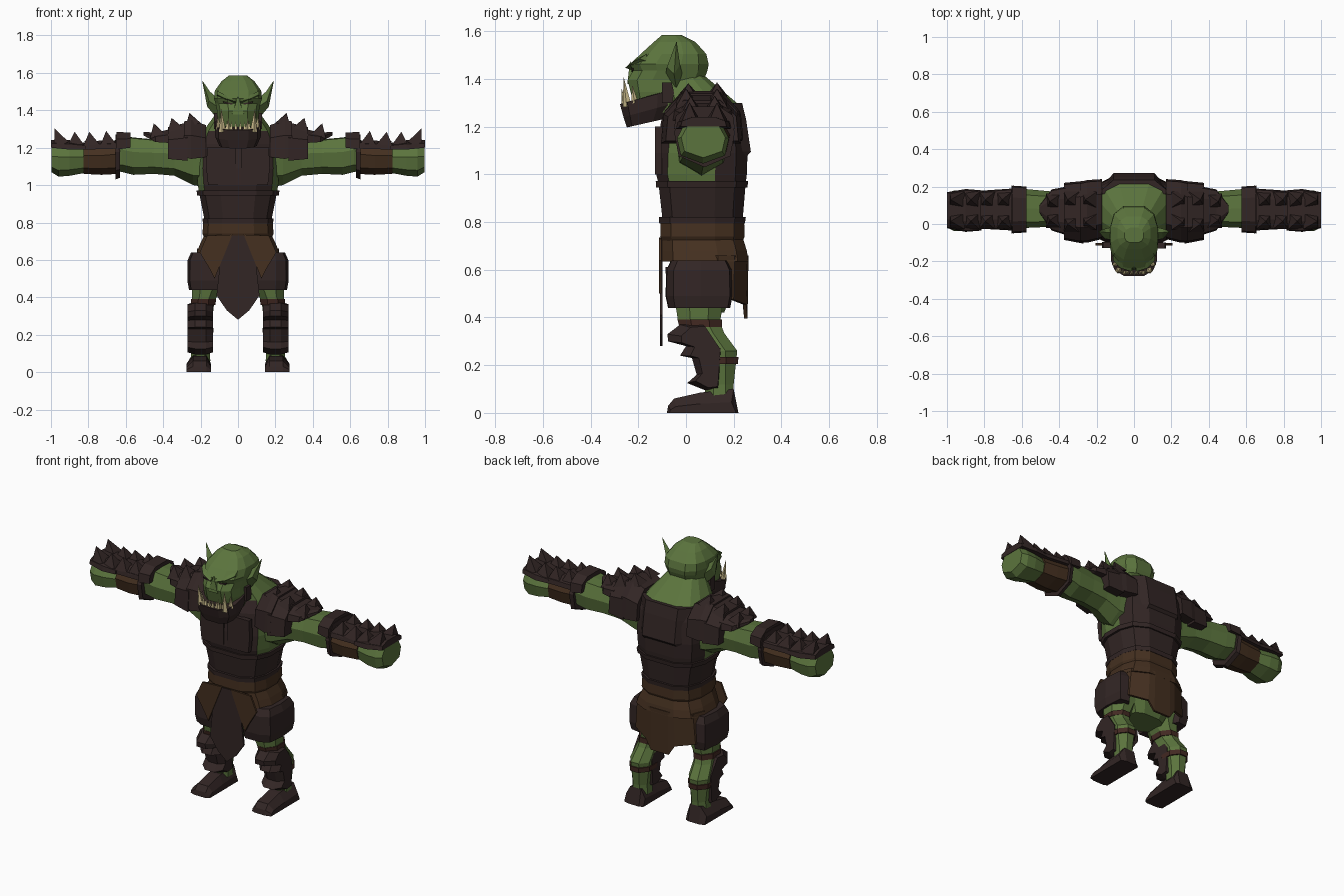
import bpy, bmesh, math
from mathutils import Vector


def material(name, rgb):
    m = bpy.data.materials.new(name)
    m.diffuse_color = (*rgb, 1)
    return m


SKIN = material("green skin", (0.105, 0.175, 0.047))
DARK = material("dark armour", (0.032, 0.019, 0.018))
LEATHER = material("brown leather", (0.058, 0.029, 0.014))
STRAP = material("red brown strap", (0.055, 0.022, 0.016))
IVORY = material("ivory", (0.62, 0.52, 0.27))


def finish(name, bm, mats, mirror, rule=None):
    bmesh.ops.recalc_face_normals(bm, faces=bm.faces)
    if rule:
        for f in bm.faces:
            f.material_index = rule(f.calc_center_median(), f.normal)
    me = bpy.data.meshes.new(name)
    bm.to_mesh(me)
    bm.free()
    for m in mats:
        me.materials.append(m)
    ob = bpy.data.objects.new(name, me)
    bpy.context.collection.objects.link(ob)
    if mirror:
        ob.modifiers.new("mirror", 'MIRROR').use_mirror_merge = False
    return ob


def loft(name, rings, *mats, mirror=False, rule=None):
    """Skin a row of equal point rings and cap both ends."""
    bm = bmesh.new()
    vs = [[bm.verts.new(p) for p in r] for r in rings]
    n = len(vs[0])
    for a, b in zip(vs, vs[1:]):
        for i in range(n):
            j = (i + 1) % n
            bm.faces.new((a[i], a[j], b[j], b[i]))
    bm.faces.new(vs[0])
    bm.faces.new(vs[-1])
    return finish(name, bm, mats, mirror, rule)


def spikes(name, items, mat, mirror=False, n=4):
    """Pyramids given as (base, tip, radius)."""
    bm = bmesh.new()
    for base, tip, r in items:
        b, t = Vector(base), Vector(tip)
        q = (t - b).to_track_quat('Z', 'Y')
        ring = [bm.verts.new(b + q @ Vector((r * math.cos(a), r * math.sin(a), 0)))
                for a in [math.tau * (i + .5) / n for i in range(n)]]
        top = bm.verts.new(t)
        bm.faces.new(ring)
        for i in range(n):
            bm.faces.new((ring[i], ring[(i + 1) % n], top))
    return finish(name, bm, [mat], mirror)


HALF = [(.45, -1), (.85, -.75), (1, -.35), (1, .3), (.85, .75), (.45, 1)]
OVAL = HALF + [(-x, y) for x, y in reversed(HALF)]
LIMB = [(0, -1), (.85, -.6), (1, .25), (.7, 1), (0, 1.05), (-.7, 1), (-1, .25), (-.85, -.6)]
OCT = [(math.cos(math.tau * (i + .5) / 8) * 1.08, math.sin(math.tau * (i + .5) / 8) * 1.08) for i in range(8)]


def hoop(w, y0, y1, z0, z1=None, cx=0):
    """Level ring of half width w; z may tilt from front z0 to back z1."""
    z1 = z0 if z1 is None else z1
    return [(cx + w * u, (y0 + y1) / 2 + v * (y1 - y0) / 2, z0 + (z1 - z0) * (v + 1) / 2) for u, v in OVAL]


def limb(x, z0, z1, y0, y1):
    """Upright ring around a sideways arm."""
    return [(x, (y0 + y1) / 2 + u * (y1 - y0) / 2, (z0 + z1) / 2 + v * (z1 - z0) / 2) for u, v in LIMB]


def stem(cx, cy, z, rx, ry):
    return [(cx + u * rx, cy + v * ry, z) for u, v in OCT]


def sheet(name, pts, y, t, mat, mirror=False):
    """Flat cloth cut from an x-z outline."""
    return loft(name, [[(x, yy, z) for x, z in pts] for yy in (y, y + t)], mat, mirror=mirror)


# Torso: bare flanks and neck, armour elsewhere
loft("torso", [hoop(*r) for r in [(.172, -.095, .235, .78), (.208, -.115, .25, .96), (.215, -.125, .255, 1.0),
     (.222, -.122, .258, 1.09), (.215, -.105, .245, 1.22), (.185, -.08, .225, 1.29), (.09, -.09, .07, 1.42)]],
     DARK, SKIN, rule=lambda c, n: int(c.z > 1.29 or (c.z > .97 and abs(n.x) > .6 and c.y < .14)))
# Raised plate edges
for i, (z0, z1, w, y0, y1) in enumerate([(.795, .822, .187, -.112, .247), (.945, .972, .218, -.125, .257)]):
    loft("plate_rim_%d" % i, [hoop(w, y0, y1, z0), hoop(w + .004, y0 - .002, y1 + .004, z1)], DARK)
sheet("chest_strip", [(.015, 1.0), (.16, 1.0), (.17, 1.09), (.165, 1.2), (.015, 1.2)], -.13, .03, DARK)
sheet("chest_strip_left", [(-.01, 1.0), (-.16, 1.0), (-.17, 1.09), (-.165, 1.2), (-.01, 1.2)], -.127, .03, DARK)
loft("back_plate", [[(x, y, z) for x, y in [(-.2, .16), (-.11, yb), (.11, yb), (.2, .16)]]
                    for z, yb in [(1.07, .25), (1.095, .272), (1.23, .252), (1.3, .235)]], DARK)

# Belt, hips and skirt
loft("belt", [hoop(.18, -.1, .238, .72), hoop(.19, -.108, .246, .74), hoop(.186, -.106, .244, .797)], LEATHER)
loft("hip_wrap", [hoop(.222, -.1, .262, .635), hoop(.205, -.1, .255, .68), hoop(.178, -.1, .238, .735)], LEATHER)
loft("pelvis", [hoop(.12, -.02, .16, .42), hoop(.175, -.06, .2, .52), hoop(.19, -.07, .22, .66)], SKIN)
edge = [(-.235, .13, .5), (-.205, .2, .475), (-.1, .252, .455), (-.06, .258, .395), (.06, .258, .395),
        (.1, .252, .455), (.205, .2, .475), (.235, .13, .5)]
loft("back_skirt", [[p for p in ((x, y, z), (x * .93, y + .004, .66), (x * .88, y - .016, .66),
                                 (x * .95, y - .014, z))] for x, y, z in edge], LEATHER)
sheet("front_flap", [(-.08, .73), (-.115, .41), (-.06, .33), (0, .28), (.06, .33), (.115, .41), (.08, .73)],
      -.11, .012, DARK)
sheet("side_cloth", [(.03, .735), (.165, .73), (.205, .64), (.15, .55), (.125, .5)], -.114, .012, LEATHER, True)

# Hip plates
hip = [(.1, -.075), (.2, -.072), (.25, -.045), (.262, .06), (.25, .175), (.19, .185), (.11, .06)]
loft("hip_plate", [[(.15 + (x - .15) * s, .06 + (y - .06) * s, z) for x, y in hip]
                   for s, z in [(1.0, .44), (1.08, .49), (1.06, .6), (.9, .64)]], DARK, mirror=True)
loft("hip_rim", [hoop(.232, -.085, .2, .585), hoop(.228, -.085, .2, .612)], DARK)

# Legs, straps, shin guards and shoes
loft("leg", [stem(*r) for r in [(.2, .14, .06, .052, .06), (.2, .14, .12, .05, .06), (.2, .13, .26, .066, .085),
     (.192, .08, .335, .06, .08), (.185, .055, .38, .06, .088), (.165, .055, .46, .082, .1), (.13, .07, .56, .08, .11)]],
     SKIN, mirror=True)
loft("calf_strap", [stem(.2, .133, .205, .067, .085), stem(.2, .131, .235, .07, .089)], STRAP, mirror=True)
loft("knee_strap", [stem(.187, .062, .36, .066, .09), stem(.184, .058, .392, .068, .094)], STRAP, mirror=True)


def slab(name, prof, slices, mat):
    """Side profile swept across x; slices are (x, y scale, z scale, y centre, z centre)."""
    return loft(name, [[(x, cy + (y - cy) * sy, cz + (z - cz) * sz) for y, z in prof]
                       for x, sy, sz, cy, cz in slices], mat, mirror=True)


shin = [(-.078, .33), (-.025, .37), (.06, .375), (.15, .27), (.135, .1), (.08, .095), (.005, .125), (.045, .16),
        (.025, .23), (-.025, .24), (0, .28), (-.075, .3)]
slab("shin_guard", shin, [(.133, .72, .92, .13, .23), (.17, 1, 1, .1, .2), (.23, 1, 1, .1, .2),
                          (.27, .72, .92, .13, .23)], DARK)
foot = [(-.08, 0), (-.075, .03), (-.05, .06), (.06, .085), (.2, .1), (.22, 0)]
slab("shoe", foot, [(.145, .93, .45, .07, 0), (.168, 1, 1, .07, 0), (.24, 1, 1, .07, 0),
                    (.275, .93, .45, .07, 0)], DARK)

# Arms, bracers and fists
loft("arm", [limb(*r) for r in [(.15, .985, 1.29, -.05, .18), (.24, 1.0, 1.26, -.04, .17), (.34, 1.05, 1.24, -.02, .17),
     (.45, 1.06, 1.24, -.015, .175), (.56, 1.055, 1.25, -.02, .185), (.62, 1.07, 1.26, -.025, .19),
     (.68, 1.08, 1.22, 0, .16)]], SKIN, mirror=True)
loft("bracer", [limb(.64, 1.06, 1.23, -.03, .185), limb(.73, 1.055, 1.22, -.03, .18),
                limb(.825, 1.06, 1.215, -.02, .172)], LEATHER, mirror=True)
loft("bracer_cuff", [limb(.63, 1.04, 1.26, -.045, .2), limb(.655, 1.03, 1.265, -.05, .205)], DARK, mirror=True)
loft("fist", [limb(.82, 1.065, 1.2, -.012, .165), limb(.9, 1.05, 1.21, -.035, .18), limb(.96, 1.045, 1.215, -.038, .18),
              limb(.998, 1.07, 1.205, -.02, .165)], SKIN, mirror=True)


def arch(x, y0, y1, zlo, ztop):
    """Saddle section draped over an arm."""
    d = y1 - y0
    return [(x, y0, zlo), (x, y0 + .03 * d, zlo + (ztop - zlo) * .6), (x, y0 + .25 * d, ztop),
            (x, y0 + .75 * d, ztop), (x, y1 - .03 * d, zlo + (ztop - zlo) * .6), (x, y1, zlo)]


loft("cuff_cap", [arch(.575, -.045, .2, 1.2, 1.28), arch(.65, -.05, .205, 1.19, 1.285)], DARK, mirror=True)
loft("forearm_guard", [arch(.645, -.035, .19, 1.195, 1.24), arch(.82, -.025, .178, 1.19, 1.235)], DARK, mirror=True)
loft("hand_guard", [arch(.815, -.035, .18, 1.19, 1.225), arch(.9, -.042, .187, 1.19, 1.24),
                    arch(1.0, -.022, .17, 1.2, 1.24)], DARK, mirror=True)
spikes("knuckle_spikes", [((x, y, 1.215), (x + dx, y, z), .06) for y in (.015, .13)
       for x, dx, z in [(.695, .01, 1.29), (.785, .01, 1.285), (.868, .005, 1.285), (.945, .035, 1.302)]],
       DARK, True)

# Layered shoulder guards
loft("shoulder_inner", [arch(.17, -.08, .24, 1.15, 1.32), arch(.25, -.1, .235, 1.14, 1.35),
                        arch(.29, -.1, .225, 1.15, 1.34)], DARK, mirror=True)
loft("shoulder_middle", [arch(.27, -.105, .23, 1.13, 1.335), arch(.375, -.085, .22, 1.14, 1.31)], DARK, mirror=True)
loft("shoulder_outer", [arch(.36, -.06, .2, 1.225, 1.3), arch(.44, -.035, .185, 1.23, 1.28),
                        arch(.505, .06, .1, 1.265, 1.285)], DARK, mirror=True)
spikes("shoulder_spikes", [((x, y, z), (x + .02, y, z + h), .06) for x, y, z, h in [
    (.24, .01, 1.32, .062), (.24, .13, 1.32, .066), (.335, 0, 1.295, .065), (.335, .13, 1.295, .065),
    (.43, .02, 1.26, .068), (.43, .12, 1.26, .07)]], DARK, True)

# Head
loft("head", [hoop(*r) for r in [(.1, -.21, .02, 1.26), (.113, -.232, .05, 1.345), (.112, -.245, .075, 1.395),
     (.12, -.222, .09, 1.435), (.128, -.235, .095, 1.462), (.124, -.19, .085, 1.505), (.088, -.135, .04, 1.555),
     (.05, -.1, -.02, 1.585)]], SKIN)
spikes("nose", [((0, -.215, 1.385), (0, -.235, 1.475), .045)], SKIN)
loft("brow", [[(x, y, z), (x, y - .03, z + .01), (x, y, z + .03)] for x, y, z in
              [(.012, -.225, 1.437), (.075, -.205, 1.455), (.112, -.165, 1.475)]], SKIN, mirror=True)
sheet("eye", [(.028, 1.43), (.075, 1.437), (.08, 1.447), (.03, 1.437)], -.229, .009, DARK, True)
loft("ear", [[(.11, -.085, 1.42), (.115, -.04, 1.36), (.11, -.015, 1.42), (.115, -.045, 1.47)],
             [(.155, -.08, 1.45), (.165, -.05, 1.42), (.155, -.025, 1.46), (.15, -.045, 1.5)],
             [(.19, -.041, 1.555), (.191, -.04, 1.555), (.19, -.039, 1.556), (.189, -.04, 1.557)]], SKIN, mirror=True)

# Jaw guard with teeth and tusks
loft("jaw_guard", [hoop(.1, -.248, -.08, 1.197, 1.235), hoop(.122, -.262, -.045, 1.24, 1.3),
                   hoop(.122, -.277, -.035, 1.295, 1.36), hoop(.108, -.265, -.05, 1.297, 1.36)], DARK)
loft("jaw_strap", [[(x, -.1, 1.3), (x, -.04, 1.3), (x, -.06, 1.385), (x, -.1, 1.385)]
                   for x in (.1, .128)], DARK, mirror=True)
spikes("teeth", [((x, -.262 + x * x * 2, 1.285), (x, -.262 + x * x * 2, 1.34), .015)
                 for x in (.012, .036, .06)], IVORY, True)
spikes("tusks", [((.082, -.245, 1.285), (.09, -.262, 1.41), .02), ((.102, -.215, 1.3), (.108, -.225, 1.375), .016),
                 ((.05, -.258, 1.285), (.053, -.27, 1.36), .014)], IVORY, True, 5)
